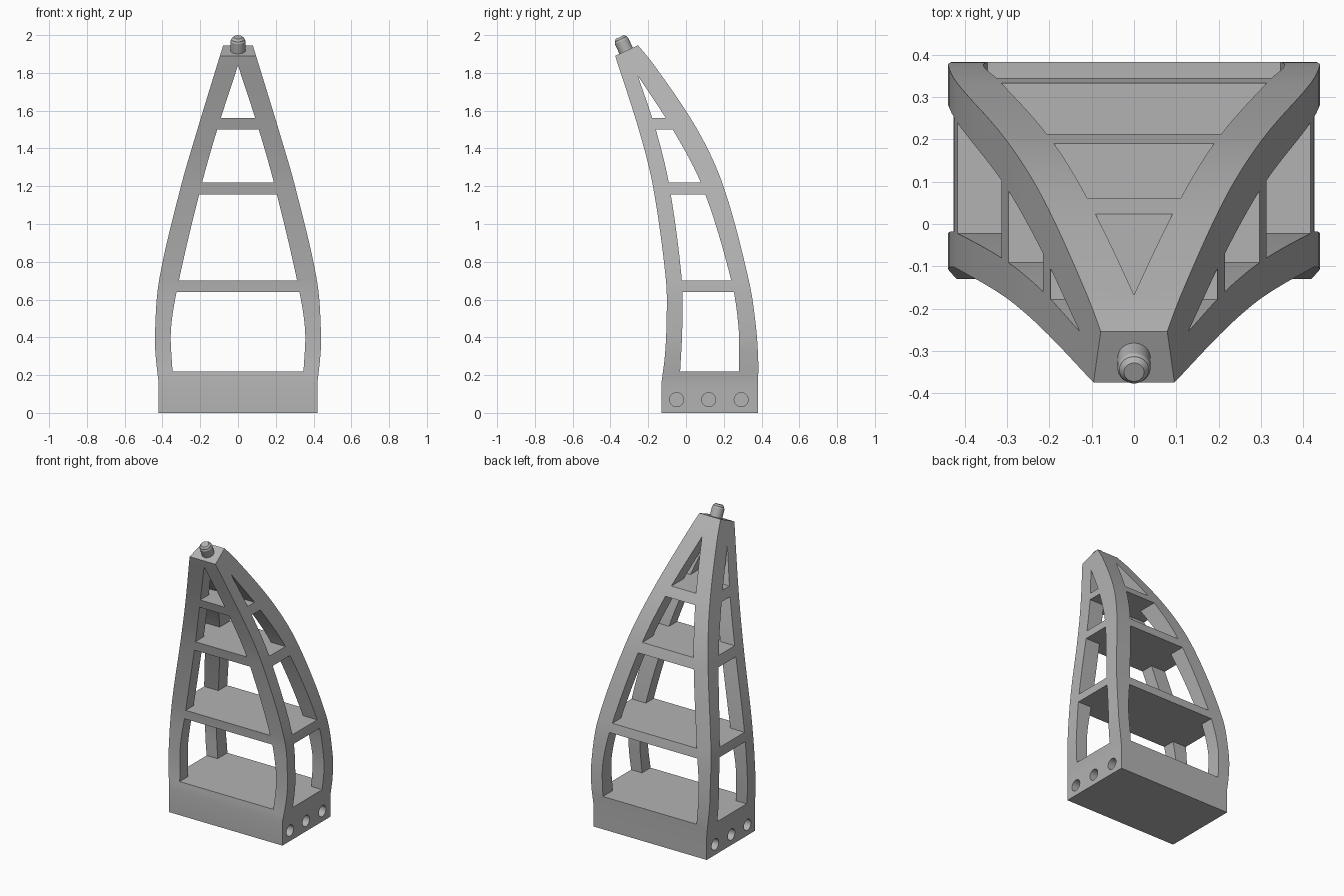
import bpy, bmesh, math
from mathutils import Vector

if "Cube" in bpy.data.objects:
    bpy.data.objects.remove(bpy.data.objects["Cube"])

GREY = bpy.data.materials.new("plain grey")
GREY.diffuse_color = (0.45, 0.45, 0.45, 1)
GREY.use_nodes = True
GREY.node_tree.nodes["Principled BSDF"].inputs["Base Color"].default_value = GREY.diffuse_color

# Curves over height: (z, value)
HALF_WIDTH = [(.16, .42), (.28, .434), (.4, .44), (.7, .418), (1.2, .302), (1.5, .215), (1.785, .128), (2.0, .062)]
FRONT = [(.16, -.13), (.3, -.112), (.48, -.103), (.7, -.106), (1.2, -.175), (1.5, -.25), (1.89, -.375), (2.0, -.41)]
BACK = [(.16, .381), (.26, .383), (.45, .371), (.7, .333), (1.2, .198), (1.5, .06), (1.84, -.168), (2.0, -.30)]
# Inner edges of the posts
IN_WIDTH = [(.22, .347), (.44, .355), (.7, .313), (1.2, .195), (1.5, .11), (1.84, 0)]
IN_FRONT = [(.22, -.031), (.44, -.02), (.7, -.022), (1.2, -.088), (1.5, -.16), (1.785, -.255)]
IN_BACK = [(.22, .28), (.44, .279), (.7, .24), (1.2, .086), (1.5, -.07), (1.785, -.255)]


def curve(pts, z):
    """Smooth interpolation through the points."""
    n = len(pts)
    z = min(max(z, pts[0][0]), pts[-1][0])
    i = next(k for k in range(n - 1) if z <= pts[k + 1][0])

    def slope(k):
        a, b = pts[max(k - 1, 0)], pts[min(k + 1, n - 1)]
        return (b[1] - a[1]) / (b[0] - a[0])
    (z0, v0), (z1, v1) = pts[i], pts[i + 1]
    h = z1 - z0
    t = (z - z0) / h
    return ((2*t**3 - 3*t**2 + 1) * v0 + (t**3 - 2*t**2 + t) * h * slope(i)
            + (3*t**2 - 2*t**3) * v1 + (t**3 - t**2) * h * slope(i + 1))


def make(name, bm):
    bmesh.ops.recalc_face_normals(bm, faces=bm.faces)
    me = bpy.data.meshes.new(name)
    bm.to_mesh(me)
    bm.free()
    me.materials.append(GREY)
    ob = bpy.data.objects.new(name, me)
    bpy.context.collection.objects.link(ob)
    return ob


def loft(bm, rings):
    """Skin closed rings of equal length and cap both ends."""
    rows = [[bm.verts.new(p) for p in r] for r in rings]
    for a, b in zip(rows, rows[1:]):
        for i in range(len(a)):
            j = (i + 1) % len(a)
            bm.faces.new((a[i], a[j], b[j], b[i]))
    bm.faces.new(rows[0][::-1])
    bm.faces.new(rows[-1])


def cut(ob, bm):
    cutter = make("cutter", bm)
    cutter.hide_render = True
    mod = ob.modifiers.new("cut", 'BOOLEAN')
    mod.operation, mod.solver, mod.object = 'DIFFERENCE', 'EXACT', cutter
    dg = bpy.context.evaluated_depsgraph_get()
    me = bpy.data.meshes.new_from_object(ob.evaluated_get(dg))
    ob.modifiers.clear()
    ob.data = me
    bpy.data.objects.remove(cutter)


def smooth(ob, angle):
    bpy.ops.object.select_all(action='DESELECT')
    ob.select_set(True)
    bpy.context.view_layer.objects.active = ob
    bpy.ops.object.shade_smooth_by_angle(angle=math.radians(angle))


# Curved tower body, trimmed by a sloping top plane
bm = bmesh.new()
rings = []
for z in [0] + [.16 + 1.84 * i / 48 for i in range(49)]:
    w, f, b = (curve(c, z) for c in (HALF_WIDTH, FRONT, BACK))
    rings.append([(-w, f, z), (w, f, z), (w, b, z), (-w, b, z)])
loft(bm, rings)
TOP_NORMAL = Vector((0, -.42, .907)).normalized()
res = bmesh.ops.bisect_plane(bm, geom=bm.verts[:] + bm.edges[:] + bm.faces[:],
                             plane_co=(0, -.375, 1.89), plane_no=TOP_NORMAL, clear_outer=True)
bmesh.ops.holes_fill(bm, edges=[e for e in bm.edges if e.is_boundary])
tower = make("tower_frame", bm)


# Window openings run right through, leaving corner posts and shelves
def window(lo, hi, left, right, place):
    zs = [lo + (hi - lo) * i / 14 for i in range(15)]
    outline = [(left(z), z) for z in zs]
    outline += [(right(z), z) for z in reversed(zs) if right(z) - left(z) > 1e-4]
    bm = bmesh.new()
    loft(bm, [[place(u, z, s) for u, z in outline] for s in (-1, 1)])
    cut(tower, bm)


for lo, hi_front, hi_side in ((.22, .64, .64), (.70, 1.155, 1.155), (1.22, 1.5, 1.5), (1.56, 1.84, 1.785)):
    window(lo, hi_front, lambda z: -curve(IN_WIDTH, z), lambda z: curve(IN_WIDTH, z),
           lambda u, z, s: (u, s, z))
    window(lo, hi_side, lambda z: curve(IN_FRONT, z), lambda z: curve(IN_BACK, z),
           lambda u, z, s: (s, u, z))

# Blind round holes in both sides of the base
for side in (-1, 1):
    for y in (-.05, .12, .292):
        bm = bmesh.new()
        circle = [(y + .037 * math.cos(a), .07 + .037 * math.sin(a))
                  for a in (math.tau * i / 32 for i in range(32))]
        loft(bm, [[(side * x, u, v) for u, v in circle] for x in (.27, .6)])
        cut(tower, bm)
smooth(tower, 15)

# Tilted pin on the sloping top
bm = bmesh.new()
rot = Vector((0, 0, 1)).rotation_difference(TOP_NORMAL)
base = Vector((0, -.317, 1.917))
profile = [(.039, -.02), (.039, .058), (.035, .064), (.035, .068), (.024, .08)]
loft(bm, [[base + rot @ Vector((r * math.cos(math.tau * i / 32), r * math.sin(math.tau * i / 32), h))
           for i in range(32)] for r, h in profile])
smooth(make("top_pin", bm), 25)
